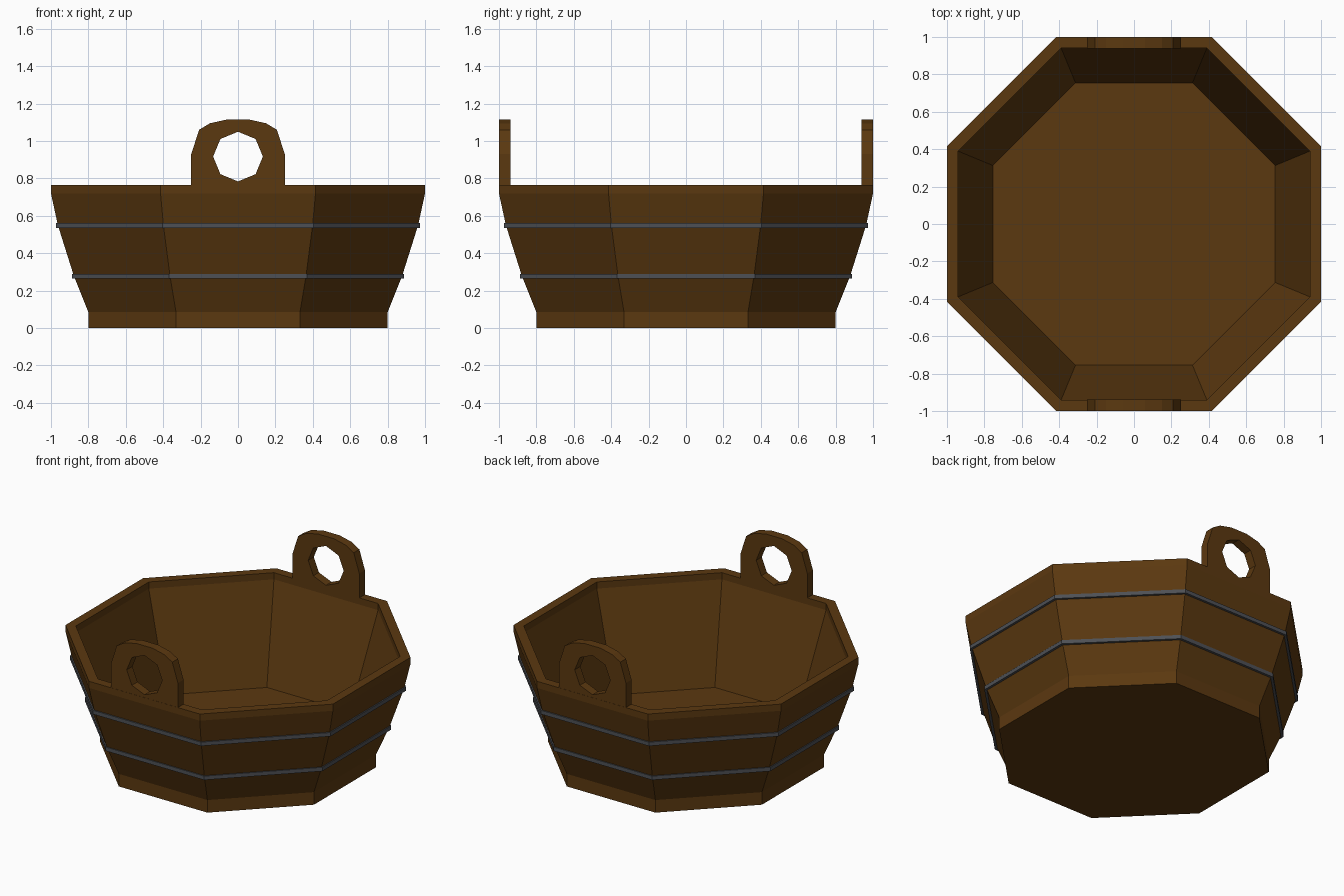
import bpy, bmesh, math
from mathutils import Matrix

if "Cube" in bpy.data.objects:
    bpy.data.objects.remove(bpy.data.objects["Cube"])

SIDES = 8
K = 1 / math.cos(math.pi / SIDES)   # flat distance -> corner radius


def material(name, rgb):
    m = bpy.data.materials.new(name)
    m.diffuse_color = (*rgb, 1)
    m.use_nodes = True
    m.node_tree.nodes["Principled BSDF"].inputs["Base Color"].default_value = m.diffuse_color
    return m


wood = material("brown wood", (0.105, 0.040, 0.005))
iron = material("grey iron", (0.075, 0.080, 0.090))


def add_object(name, mesh, mat):
    mesh.materials.clear()
    mesh.materials.append(mat)
    ob = bpy.data.objects.new(name, mesh)
    bpy.context.collection.objects.link(ob)
    return ob


def lathe(name, profile, mat, closed=False):
    """Octagonal lathe; profile is (flat distance, z). Open profiles get end caps."""
    bm = bmesh.new()
    rings = []
    for r, z in profile:
        ring = []
        for i in range(SIDES):
            a = (i + 0.5) * 2 * math.pi / SIDES
            ring.append(bm.verts.new((r * K * math.cos(a), r * K * math.sin(a), z)))
        rings.append(ring)
    pairs = list(zip(rings, rings[1:]))
    if closed:
        pairs.append((rings[-1], rings[0]))
    else:
        bm.faces.new(rings[0])
        bm.faces.new(rings[-1])
    for a, b in pairs:
        for i in range(SIDES):
            j = (i + 1) % SIDES
            bm.faces.new((a[i], a[j], b[j], b[i]))
    bmesh.ops.recalc_face_normals(bm, faces=bm.faces)
    mesh = bpy.data.meshes.new(name)
    bm.to_mesh(mesh)
    bm.free()
    return add_object(name, mesh, mat)


# Tub: outside wall, rim, inside wall, floor
lathe("tub", [(0.80, 0), (0.80, 0.085), (0.877, 0.277), (0.963, 0.55), (1.0, 0.72), (1.0, 0.765),
              (0.94, 0.765), (0.94, 0.72), (0.755, 0.08)], wood)

# Iron hoops
for name, r, z in (("lower_hoop", 0.877, 0.277), ("upper_hoop", 0.963, 0.549)):
    lathe(name, [(r - 0.02, z - 0.013), (r + 0.011, z - 0.013),
                 (r + 0.011, z + 0.013), (r - 0.02, z + 0.013)], iron, closed=True)

# Handles: arched plate with an octagonal hole
half = [(0.25, 0.74), (0.25, 0.93), (0.208, 1.06), (0.15, 1.095), (0.06, 1.115)]
outline = half + [(-x, z) for x, z in reversed(half)]
hole = [(0.133 * math.cos(i * math.pi / 4), 0.917 + 0.133 * math.sin(i * math.pi / 4)) for i in range(8)]


def handle(name, y):
    cu = bpy.data.curves.new(name + "_profile", 'CURVE')
    cu.dimensions = '2D'
    cu.fill_mode = 'BOTH'
    cu.extrude = 0.03
    for pts in (outline, hole):
        sp = cu.splines.new('POLY')
        sp.points.add(len(pts) - 1)
        for p, (x, z) in zip(sp.points, pts):
            p.co = (x, z, 0, 1)
        sp.use_cyclic_u = True
    tmp = bpy.data.objects.new(name + "_profile", cu)
    bpy.context.collection.objects.link(tmp)
    bpy.context.view_layer.update()
    deps = bpy.context.evaluated_depsgraph_get()
    mesh = bpy.data.meshes.new_from_object(tmp.evaluated_get(deps))
    bpy.data.objects.remove(tmp)
    mesh.transform(Matrix.Translation((0, y, 0)) @ Matrix.Rotation(math.pi / 2, 4, 'X'))
    bm = bmesh.new()
    bm.from_mesh(mesh)
    bmesh.ops.remove_doubles(bm, verts=bm.verts, dist=1e-4)
    bmesh.ops.recalc_face_normals(bm, faces=bm.faces)
    for f in bm.faces:
        f.smooth = False
    bm.to_mesh(mesh)
    bm.free()
    add_object(name, mesh, wood)


handle("front_handle", -0.969)
handle("back_handle", 0.969)
